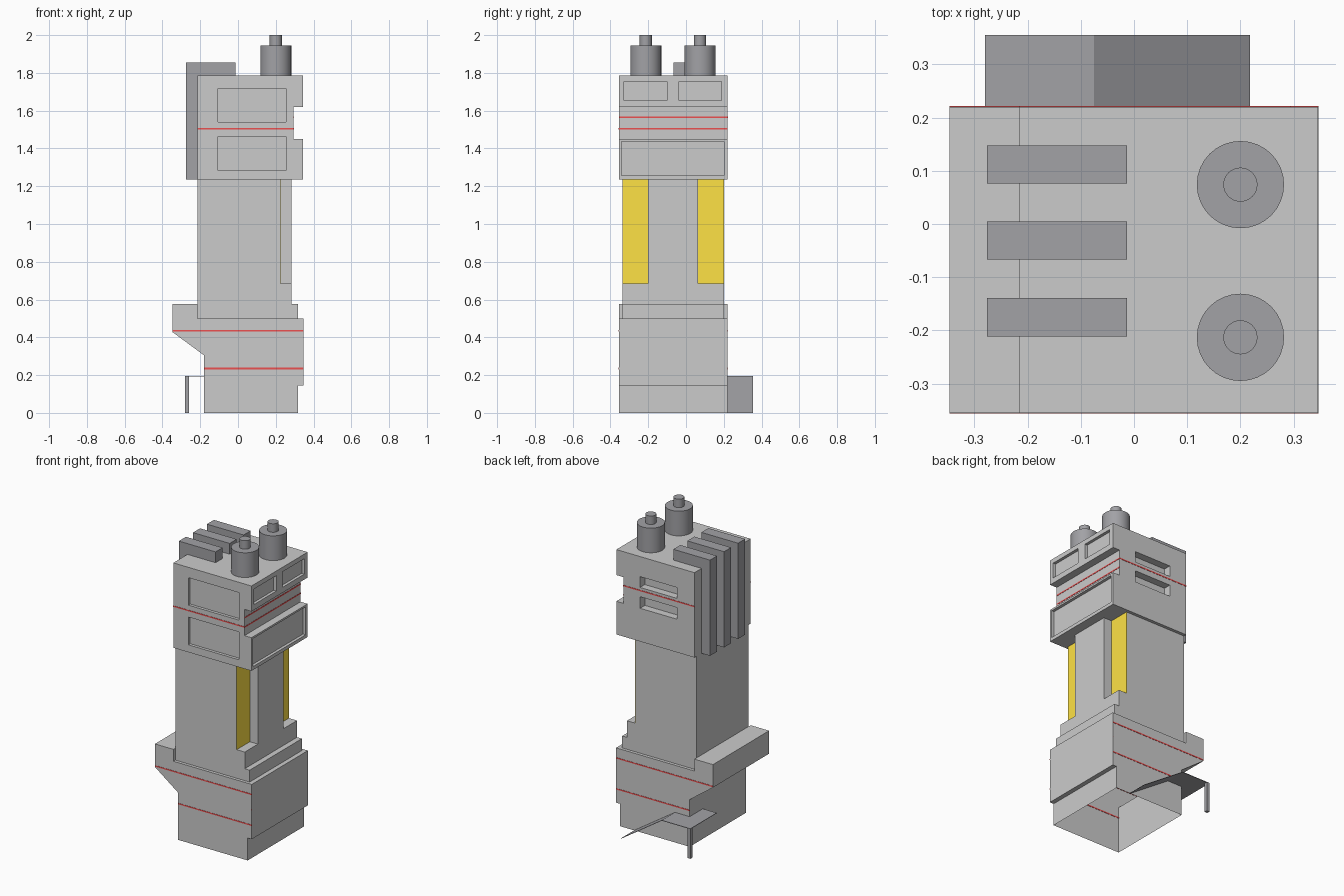
import bpy, bmesh
from mathutils import Matrix

if "Cube" in bpy.data.objects:
    bpy.data.objects.remove(bpy.data.objects["Cube"])

Y0, Y1 = -0.355, 0.22          # depth of head and base
SY0, SY1 = -0.335, 0.20        # depth of shaft


def material(name, rgb):
    m = bpy.data.materials.new(name)
    m.diffuse_color = (*rgb, 1)
    m.use_nodes = True
    m.node_tree.nodes["Principled BSDF"].inputs["Base Color"].default_value = m.diffuse_color
    return m


DARK = material("dark_grey", (0.36, 0.36, 0.38))
PANEL = material("window_grey", (0.53, 0.53, 0.53))
YELLOW = material("yellow", (1.0, 0.76, 0.06))
RED = material("red", (0.85, 0.08, 0.08))


def finish(bm, name, mat=None):
    bmesh.ops.recalc_face_normals(bm, faces=bm.faces)
    me = bpy.data.meshes.new(name)
    bm.to_mesh(me)
    bm.free()
    if mat:
        me.materials.append(mat)
    ob = bpy.data.objects.new(name, me)
    bpy.context.collection.objects.link(ob)
    return ob


def prism(name, pts, a, b, axis="y", mat=None, open_bottom=False):
    """Extrude a profile: (x, z) along y, or (x, y) along z."""
    bm = bmesh.new()
    place = (lambda p, t: (p[0], t, p[1])) if axis == "y" else (lambda p, t: (p[0], p[1], t))
    lo = [bm.verts.new(place(p, a)) for p in pts]
    hi = [bm.verts.new(place(p, b)) for p in pts]
    bm.faces.new(lo)
    bm.faces.new(hi)
    n = len(pts)
    for i in range(n):
        j = (i + 1) % n
        bm.faces.new((lo[i], lo[j], hi[j], hi[i]))
    bmesh.ops.recalc_face_normals(bm, faces=bm.faces)
    if open_bottom:
        low = [f for f in bm.faces if all(v.co.z < 1e-5 for v in f.verts)]
        bmesh.ops.delete(bm, geom=low, context="FACES_ONLY")
    return finish(bm, name, mat)


def box(name, x, y, z, mat=None):
    return prism(name, [(x[0], y[0]), (x[1], y[0]), (x[1], y[1]), (x[0], y[1])], *z, axis="z", mat=mat)


def cylinder(name, x, y, r, z0, z1, mat):
    bm = bmesh.new()
    bmesh.ops.create_cone(bm, cap_ends=True, segments=32, radius1=r, radius2=r, depth=z1 - z0,
                          matrix=Matrix.Translation((x, y, (z0 + z1) / 2)))
    ob = finish(bm, name, mat)
    bpy.ops.object.select_all(action="DESELECT")
    ob.select_set(True)
    bpy.context.view_layer.objects.active = ob
    bpy.ops.object.shade_smooth_by_angle()


# base, a thin shell open underneath
prism("base", [(-0.18, 0), (0.318, 0), (0.318, 0.145), (0.347, 0.145), (0.347, 0.5), (-0.215, 0.5),
               (-0.215, 0.577), (-0.347, 0.577), (-0.347, 0.428), (-0.18, 0.305)],
      Y0, Y1, open_bottom=True)

# shaft with two notched corners
prism("shaft_foot", [(-0.215, 0.5), (0.318, 0.5), (0.318, 0.577), (0.283, 0.577), (0.283, 0.685),
                     (-0.215, 0.685)], SY0, SY1)
prism("shaft", [(-0.215, SY0), (0.223, SY0), (0.223, -0.2), (0.283, -0.2), (0.283, 0.063),
                (0.223, 0.063), (0.223, SY1), (-0.215, SY1)], 0.685, 1.235, axis="z")
for y in ((SY0, -0.2), (0.063, SY1)):
    box("corner_panel", (0.221, 0.225), y, (0.685, 1.235), YELLOW)

# head with a recessed band on its right side
head = prism("head", [(-0.215, 1.235), (0.345, 1.235), (0.345, 1.45), (0.295, 1.45), (0.295, 1.62),
                      (0.345, 1.62), (0.345, 1.785), (-0.215, 1.785)], Y0, Y1)

# recessed windows: (side, horizontal range, vertical range, depth)
windows = [
    ("front", (-0.107, 0.255), (1.54, 1.718), 0.02),
    ("front", (-0.107, 0.255), (1.283, 1.463), 0.02),
    ("right", (-0.328, -0.1), (1.655, 1.755), 0.02),
    ("right", (-0.038, 0.187), (1.655, 1.755), 0.02),
    ("right", (-0.341, 0.2), (1.257, 1.438), 0.02),
    ("back", (-0.09, 0.175), (1.585, 1.655), 0.05),
    ("back", (-0.09, 0.175), (1.45, 1.525), 0.05),
]
surface = {"front": (Y0, -1), "back": (Y1, 1), "right": (0.345, 1)}


def slab(name, side, h, z, d0, d1, mat=None):
    """Box on one side of the tower between two offsets from its face."""
    s, sign = surface[side]
    t = sorted((s + sign * d0, s + sign * d1))
    return box(name, t, h, z, mat) if side == "right" else box(name, h, t, z, mat)


for side, h, z, d in windows:
    cutter = slab("window_cutter", side, h, z, -d, 0.03)
    mod = head.modifiers.new("window", "BOOLEAN")
    mod.operation = "DIFFERENCE"
    mod.solver = "EXACT"
    mod.object = cutter
    bpy.context.view_layer.objects.active = head
    bpy.ops.object.modifier_apply(modifier=mod.name)
    bpy.data.objects.remove(cutter)
    slab("window_pane", side, h, z, -d - 0.002, -d + 0.001, PANEL)

# thin red bands
H, E = 0.004, 0.0015


def band(side, h, z, shift=0.0):
    slab("red_band", side, h, (z - H, z + H), shift - E, shift + E, RED)


for z in (0.235, 0.335, 0.435):
    band("right", (Y0, Y1), z)
for z in (1.505, 1.565):
    band("right", (Y0, Y1), z, -0.05)
for side, head_z in (("front", 1.505), ("back", 1.565)):
    band(side, (-0.347, 0.347), 0.435)
    band(side, (-0.18, 0.347), 0.235)
    band(side, (-0.215, 0.295), head_z)

# bent ducts over the top and down the left side
for y in (0.112, -0.031, -0.175):
    prism("duct", [(-0.215, 1.235), (-0.215, 1.785), (-0.013, 1.785), (-0.013, 1.855),
                   (-0.276, 1.855), (-0.276, 1.235)], y - 0.036, y + 0.036, mat=DARK)

# roof canisters with small caps
for y in (0.074, -0.213):
    cylinder("canister", 0.2, y, 0.082, 1.785, 1.945, DARK)
    cylinder("canister_cap", 0.2, y, 0.032, 1.945, 2.0, DARK)

# thin ramp and landing behind the base, with a single post
T = 0.003
prism("ramp", [(0.218, 0), (-0.075, 0.195), (-0.28, 0.195), (-0.28, 0.195 - T),
               (-0.075, 0.195 - T), (0.213, 0)], Y1, 0.355, mat=DARK)
box("landing", (-0.28, -0.18), (0.085, Y1), (0.195 - T, 0.195), DARK)
box("landing_post", (-0.28, -0.26), (0.335, 0.355), (0, 0.195), DARK)
